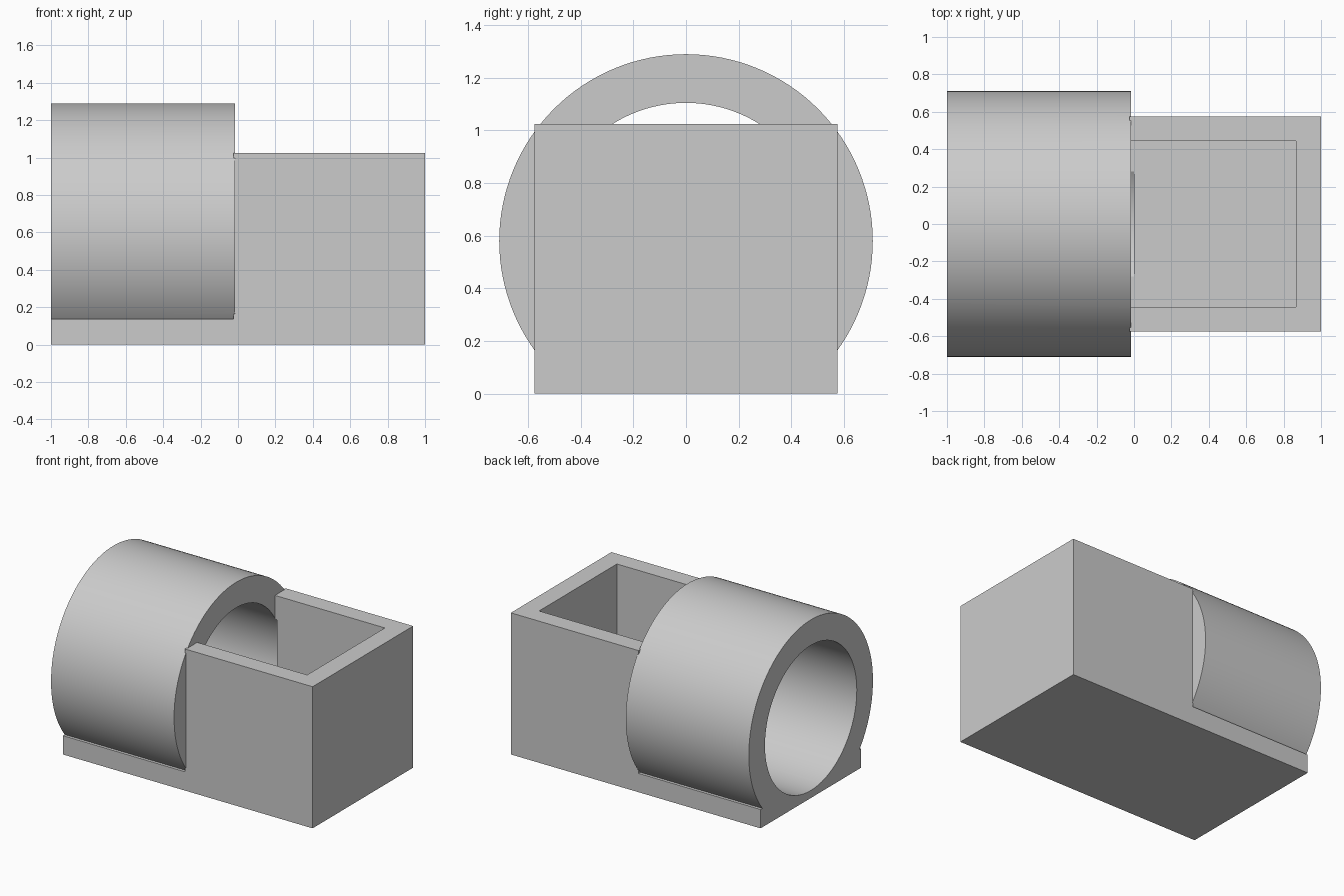
import bpy
import math

if "Cube" in bpy.data.objects:
    bpy.data.objects.remove(bpy.data.objects["Cube"], do_unlink=True)

HALF_WIDTH = 0.575
AXIS_Z = 0.58      # height of the tube axis
LEDGE = 0.136      # base thickness and pocket floor
RIM = 1.025        # top of the box
TUBE_END = -0.015

grey = bpy.data.materials.new("plain grey")
grey.use_nodes = True
grey.diffuse_color = (0.6, 0.6, 0.6, 1)
grey.node_tree.nodes["Principled BSDF"].inputs["Base Color"].default_value = (0.6, 0.6, 0.6, 1)


def block(name, x, y, z):
    """Box between the given (low, high) pairs."""
    spans = (x, y, z)
    bpy.ops.mesh.primitive_cube_add(size=1, location=[sum(s) / 2 for s in spans])
    ob = bpy.context.object
    ob.name = name
    ob.scale = [s[1] - s[0] for s in spans]
    bpy.ops.object.transform_apply(location=True, rotation=True, scale=True)
    ob.data.materials.append(grey)
    return ob


def rod(name, radius, x0, x1):
    """Cylinder along x on the tube axis."""
    bpy.ops.mesh.primitive_cylinder_add(
        vertices=128, radius=radius, depth=x1 - x0,
        location=((x0 + x1) / 2, 0, AXIS_Z), rotation=(0, math.pi / 2, 0))
    ob = bpy.context.object
    ob.name = name
    bpy.ops.object.transform_apply(location=True, rotation=True, scale=True)
    ob.data.materials.append(grey)
    return ob


def combine(target, other, operation):
    """Apply a boolean and drop the helper."""
    other.hide_render = True
    mod = target.modifiers.new(operation.lower(), "BOOLEAN")
    mod.operation = operation
    mod.solver = "EXACT"
    mod.object = other
    bpy.context.view_layer.objects.active = target
    bpy.ops.object.modifier_apply(modifier=mod.name)
    bpy.data.objects.remove(other, do_unlink=True)


# Tube, trimmed flat underneath
tube = rod("tube_outer", 0.71, -1, TUBE_END)
combine(tube, block("ground_cutter", (-2, 2), (-2, 2), (-1, 0)), "DIFFERENCE")

# Box with a low base that runs on under the tube
width = (-HALF_WIDTH, HALF_WIDTH)
housing = block("tube_and_box_housing", (-1, 1), width, (0, RIM))
combine(housing, block("step_cutter", (-2, -0.023), (-2, 2), (LEDGE, 2)), "DIFFERENCE")
combine(housing, tube, "UNION")

# Open pocket in the box and bore through the tube
combine(housing, block("pocket_cutter", (TUBE_END, 0.865), (-0.445, 0.445), (LEDGE, 2)), "DIFFERENCE")
combine(housing, rod("bore_cutter", 0.525, -1.2, 0), "DIFFERENCE")

# Smooth round surfaces, crisp edges
bpy.ops.object.select_all(action="DESELECT")
housing.select_set(True)
bpy.context.view_layer.objects.active = housing
bpy.ops.object.shade_smooth_by_angle(angle=math.radians(30))
